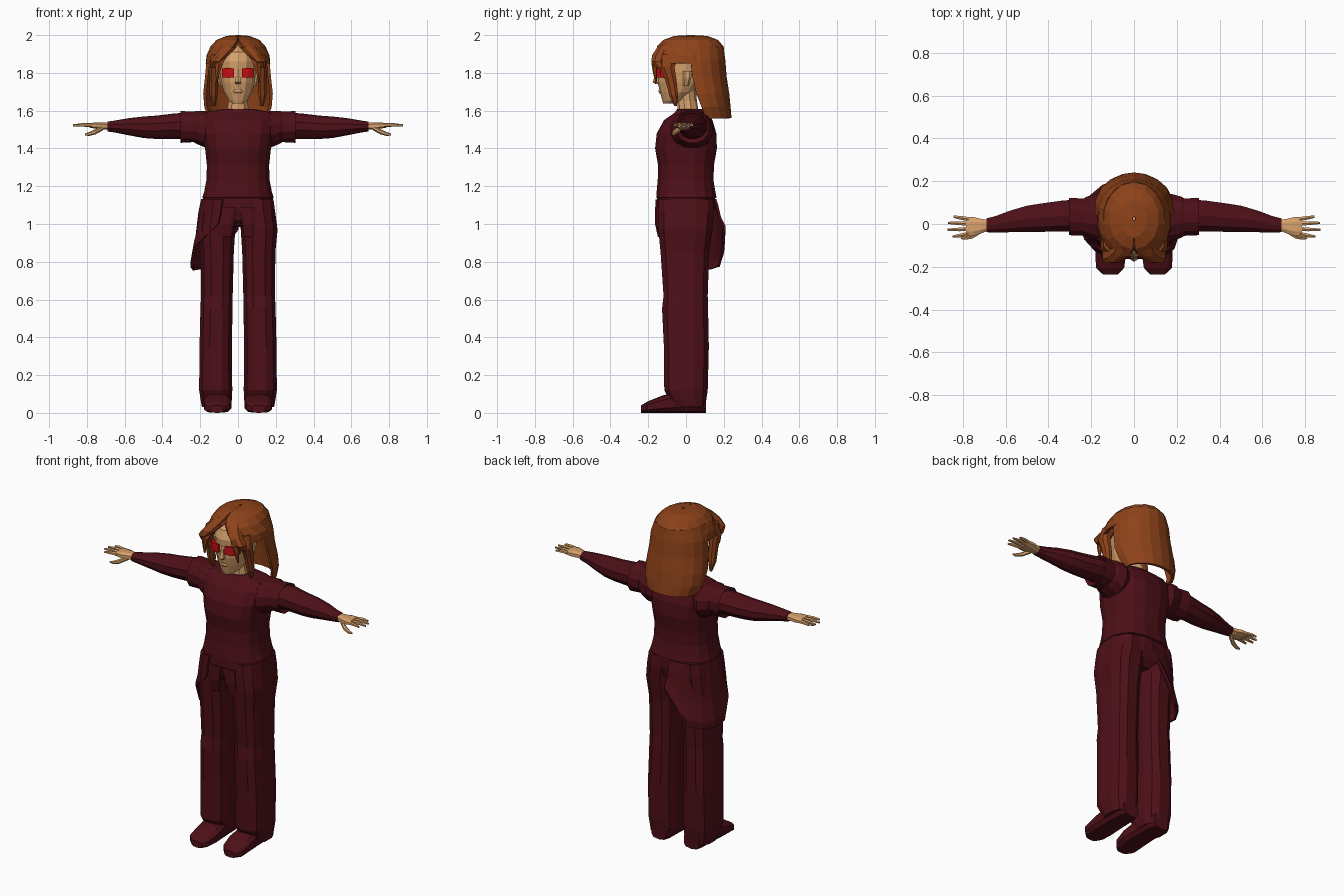
import bpy, bmesh
from math import sin, cos, pi, radians


def material(name, rgb):
    m = bpy.data.materials.new(name)
    m.diffuse_color = (*rgb, 1)
    return m


CLOTH = material("maroon_cloth", (0.075, 0.005, 0.009))
HAIR = material("auburn_hair", (0.27, 0.055, 0.01))
SKIN = material("skin", (0.68, 0.36, 0.15))
RED = material("red_lens", (0.6, 0.004, 0.006))


def finish(name, bm, mat, mirror=False, thick=0):
    bmesh.ops.recalc_face_normals(bm, faces=bm.faces)
    me = bpy.data.meshes.new(name)
    bm.to_mesh(me)
    bm.free()
    me.materials.append(mat)
    ob = bpy.data.objects.new(name, me)
    bpy.context.collection.objects.link(ob)
    if thick:
        s = ob.modifiers.new("thickness", 'SOLIDIFY')
        s.thickness = thick
        s.offset = 0
    if mirror:
        ob.modifiers.new("mirror", 'MIRROR').use_clip = False
    return ob


def bridge(bm, loops, closed):
    for a, b in zip(loops, loops[1:]):
        n = len(a)
        for i in range(n if closed else n - 1):
            j = (i + 1) % n
            bm.faces.new((a[i], a[j], b[j], b[i]))


def tube(name, rings, mat, axis='z', n=10, p=2.0, mirror=False):
    """Loft superellipse rings (x, y, z, radius_a, radius_b) square to an axis."""
    bm = bmesh.new()
    loops = []
    for x, y, z, ra, rb in rings:
        loop = []
        for i in range(n):
            t = 2 * pi * (i + 0.5) / n
            c, s = cos(t), sin(t)
            u = ra * abs(c) ** (2 / p) * (1 if c > 0 else -1)
            v = rb * abs(s) ** (2 / p) * (1 if s > 0 else -1)
            d = {'z': (u, v, 0), 'x': (0, u, v), 'y': (u, 0, v)}[axis]
            loop.append(bm.verts.new((x + d[0], y + d[1], z + d[2])))
        loops.append(loop)
    bridge(bm, loops, True)
    bm.faces.new(loops[0])
    bm.faces.new(loops[-1])
    return finish(name, bm, mat, mirror)


def sheet(name, rows, mat, thick):
    """Open panel through rows of points."""
    bm = bmesh.new()
    bridge(bm, [[bm.verts.new(q) for q in row] for row in rows], False)
    return finish(name, bm, mat, thick=thick)


# shoes
tube("shoe", [(.11, -.237, .02, .035, .02), (.112, -.205, .03, .068, .03),
              (.108, -.13, .045, .075, .045), (.108, -.04, .058, .07, .058),
              (.108, .07, .055, .065, .055), (.108, .105, .045, .05, .045)],
     CLOTH, 'y', 10, 3.2, True)

# trouser legs, with a flared hem
tube("trouser_leg", [(.115, .02, .03, .078, .085), (.115, .01, .07, .085, .1),
                     (.118, 0, .12, .09, .118), (.118, .002, .35, .088, .122),
                     (.114, -.005, .55, .087, .125), (.112, -.002, .62, .086, .12),
                     (.11, -.006, .85, .09, .132), (.112, -.003, .97, .1, .147),
                     (.1, 0, 1.06, .1, .152), (.095, 0, 1.13, .095, .148)],
     CLOTH, 'z', 12, 2.7, True)
tube("trouser_seat", [(0, 0, .985, .08, .10), (0, 0, 1.02, .16, .14),
                      (0, 0, 1.08, .195, .155), (0, 0, 1.14, .188, .155)],
     CLOTH, 'z', 16, 2.6)
tube("fly_fold", [(.06, -.13, .93, .03, .02), (.055, -.145, 1.0, .035, .02),
                  (.045, -.15, 1.09, .045, .015)], CLOTH, 'z', 8, 2.5, True)

# draped cloth tied around one hip, with an uneven hem
hem = [(18, 1.0), (40, .93), (65, .88), (85, .77), (110, .755), (130, .76),
       (150, .775), (165, .84), (180, .97)]
drape = []
for f, rx, ry in ((0, .19, .155), (.2, .205, .165), (.6, .222, .18), (.9, .245, .205), (1, .245, .2)):
    row = []
    for a, low in hem:
        t = radians(a)
        front = .165 if a < 90 else ry
        row.append((-rx * abs(sin(t)) ** .75, -front * cos(t), 1.13 + (low - 1.13) * f))
    drape.append(row)
sheet("hip_drape", drape, CLOTH, .012)

# shirt body
tube("shirt", [(0, 0, 1.135, .18, .15), (0, .002, 1.14, .192, .162), (0, 0, 1.17, .182, .158),
               (0, -.002, 1.23, .17, .15), (0, 0, 1.31, .167, .15), (0, 0, 1.4, .177, .166),
               (0, .003, 1.48, .19, .16), (0, .012, 1.55, .2, .13),
               (0, .025, 1.59, .19, .085), (0, .02, 1.61, .075, .068)],
     CLOTH, 'z', 16, 2.6)

# short outer sleeves with a recessed opening
tube("short_sleeve", [(.1, .02, 1.5, .09, .09), (.17, .03, 1.5, .115, .1),
                      (.22, .032, 1.512, .1, .09), (.235, .032, 1.514, .09, .083),
                      (.305, .035, 1.514, .09, .087), (.29, .035, 1.514, .07, .066)],
     CLOTH, 'x', 12, 2.2, True)

# long tapered sleeves
tube("long_sleeve", [(.25, .04, 1.52, .078, .068), (.33, .038, 1.518, .076, .068),
                     (.43, .03, 1.512, .07, .062), (.5, .024, 1.512, .065, .057),
                     (.58, .012, 1.515, .053, .045), (.65, -.002, 1.516, .04, .032),
                     (.69, -.006, 1.516, .034, .026)], CLOTH, 'x', 10, 2.0, True)

# hands
tube("palm", [(.68, -.006, 1.518, .026, .019), (.715, -.01, 1.519, .036, .02),
              (.75, -.012, 1.521, .047, .018), (.785, -.012, 1.522, .046, .013)],
     SKIN, 'x', 8, 2.6, True)
for i, (y, spread, tip) in enumerate(((-.047, -.012, .85), (-.023, -.004, .873),
                                      (.001, .004, .87), (.023, .011, .845))):
    tube(f"finger_{i + 1}", [(.775, y, 1.523, .011, .011),
                             (.815, y + spread * .6, 1.525, .01, .01),
                             (tip, y + spread, 1.522, .006, .006)], SKIN, 'x', 6, 2.0, True)
tube("thumb", [(.715, -.03, 1.51, .015, .014), (.755, -.056, 1.488, .014, .014),
               (.79, -.065, 1.476, .01, .01), (.81, -.066, 1.475, .005, .005)],
     SKIN, 'x', 6, 2.0, True)

# neck, head, nose and ears
tube("neck", [(0, .012, 1.58, .065, .058), (0, .006, 1.65, .052, .052),
              (0, -.005, 1.73, .055, .055)], SKIN, 'z', 10)
tube("head", [(0, -.09, 1.637, .03, .03), (0, -.07, 1.655, .052, .056),
              (0, -.048, 1.7, .077, .09), (0, -.035, 1.75, .091, .115),
              (0, -.03, 1.8, .097, .122), (0, -.025, 1.86, .1, .132),
              (0, -.018, 1.91, .092, .122), (0, 0, 1.95, .06, .08)], SKIN, 'z', 14, 2.15)
tube("nose", [(0, -.148, 1.74, .013, .012), (0, -.155, 1.752, .02, .022),
              (0, -.15, 1.785, .012, .014), (0, -.148, 1.82, .01, .008)], SKIN, 'z', 6)
tube("lips", [(0, -.127, 1.69, .02, .012), (0, -.13, 1.7, .028, .017),
              (0, -.133, 1.712, .018, .012)], SKIN, 'z', 8)
tube("ear", [(.09, .0, 1.73, .008, .015), (.1, .005, 1.77, .012, .022),
             (.1, .008, 1.81, .01, .024)], SKIN, 'z', 6, 2.0, True)

# red lenses
tube("eye_lens", [(.021, -.138, 1.8, .02, .025), (.055, -.134, 1.8, .021, .026),
                  (.086, -.115, 1.8, .02, .025)], RED, 'x', 4, 20, True)


# hair: crown cap and long back, wrapped about the rear by a half angle
def hair_wrap(name, rows, n):
    pts = []
    for z, cy, rx, ry, half in rows:
        angles = [radians(half) * (2 * i / n - 1) for i in range(n + 1)]
        pts.append([(rx * sin(a), cy + ry * cos(a), z) for a in angles])
    return sheet(name, pts, HAIR, .016)


hair_wrap("hair_crown", [(1.992, .025, .006, .008, 180), (1.988, .025, .06, .085, 180),
                         (1.968, .025, .112, .14, 178), (1.935, .02, .14, .172, 170),
                         (1.89, .012, .16, .184, 146), (1.85, .01, .165, .184, 138)], 14)
hair_wrap("hair_back", [(1.94, .03, .137, .16, 95), (1.87, .045, .16, .155, 98),
                        (1.78, .055, .168, .152, 98), (1.69, .075, .178, .146, 98),
                        (1.62, .1, .172, .128, 98), (1.56, .118, .15, .115, 96)], 10)

# parted fringe and locks framing the face
tube("fringe", [(.13, -.135, 1.825, .02, .022), (.115, -.15, 1.86, .036, .036),
                (.085, -.142, 1.895, .04, .04), (.05, -.12, 1.935, .045, .035),
                (.03, -.08, 1.965, .045, .04)], HAIR, 'z', 8, 2.2, True)
tube("face_lock", [(.128, -.055, 1.625, .008, .008), (.13, -.065, 1.68, .022, .025),
                   (.128, -.08, 1.76, .025, .032), (.13, -.1, 1.83, .028, .042),
                   (.11, -.08, 1.9, .035, .05)], HAIR, 'z', 8, 2.2, True)
tube("fringe_tip", [(.112, -.158, 1.75, .004, .004), (.108, -.165, 1.8, .013, .01),
                    (.1, -.165, 1.85, .024, .018), (.08, -.15, 1.89, .025, .018)],
     HAIR, 'z', 6, 2.0, True)
